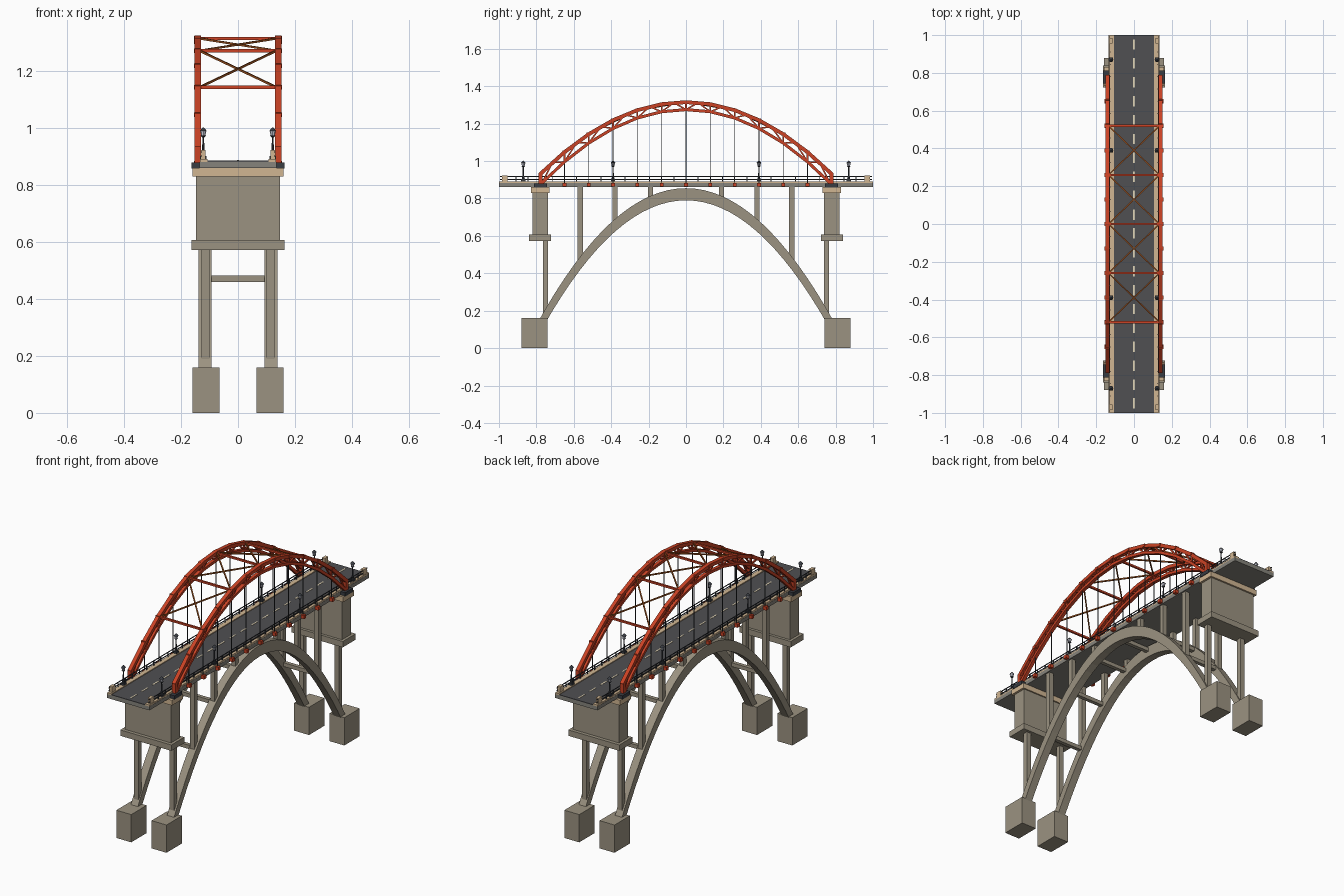
import bpy, bmesh
from math import pi
from mathutils import Matrix, Vector

cube = bpy.data.objects.get("Cube")
if cube:
    bpy.data.objects.remove(cube, do_unlink=True)


def material(name, r, g, b):
    m = bpy.data.materials.new(name)
    m.diffuse_color = (r, g, b, 1)
    m.use_nodes = True
    m.node_tree.nodes["Principled BSDF"].inputs["Base Color"].default_value = (r, g, b, 1)
    return m


CONCRETE = material("concrete", .33, .29, .22)
SANDSTONE = material("sandstone", .64, .47, .29)
ASPHALT = material("asphalt", .08, .08, .085)
DECK = material("deck grey", .24, .23, .20)
RED = material("red paint", .60, .055, .018)
BRACE = material("rust brown", .30, .075, .012)
METAL = material("dark metal", .04, .045, .055)
GLASS = material("lamp glass", .72, .74, .85)
PAINT = material("road paint", .75, .66, .47)


class Part:
    """Collects boxes, bars and cylinders into one named object."""

    def __init__(self, name, mat):
        self.name, self.mat, self.bm = name, mat, bmesh.new()

    def box(self, x0, x1, y0, y1, z0, z1):
        mid = Vector(((x0 + x1) / 2, (y0 + y1) / 2, (z0 + z1) / 2))
        size = Matrix.Diagonal((abs(x1 - x0), abs(y1 - y0), abs(z1 - z0), 1))
        bmesh.ops.create_cube(self.bm, size=1, matrix=Matrix.Translation(mid) @ size)

    def block(self, x, y, z, sx, sy, sz):
        self.box(x - sx / 2, x + sx / 2, y - sy / 2, y + sy / 2, z - sz / 2, z + sz / 2)

    def bar(self, p, q, w, h=None, extra=0):
        p, q = Vector(p), Vector(q)
        d = (q - p).normalized()
        side = d.cross(Vector((0, 0, 1)))
        side = side.normalized() if side.length > .001 else Vector((1, 0, 0))
        rot = Matrix((side, d, side.cross(d))).transposed().to_4x4()
        size = Matrix.Diagonal((w, (q - p).length + extra, h or w, 1))
        bmesh.ops.create_cube(self.bm, size=1, matrix=Matrix.Translation((p + q) / 2) @ rot @ size)

    def cone(self, x, y, z0, z1, r0, r1, sides=8):
        bmesh.ops.create_cone(self.bm, cap_ends=True, segments=sides, radius1=r0, radius2=r1,
                              depth=z1 - z0, matrix=Matrix.Translation((x, y, (z0 + z1) / 2)))

    def done(self):
        bmesh.ops.recalc_face_normals(self.bm, faces=self.bm.faces)
        me = bpy.data.meshes.new(self.name)
        self.bm.to_mesh(me)
        self.bm.free()
        me.materials.append(self.mat)
        ob = bpy.data.objects.new(self.name, me)
        bpy.context.collection.objects.link(ob)
        return ob


SIDES = (-1, 1)


def rib_top(y):
    return .855 - .695 * (y / .78) ** 2


def rib_bottom(y):
    return .79 - .63 * (y / .737) ** 2


def upper(y):
    return 1.315 - .385 * (y / .78) ** 2


def lower(y):
    return 1.275 - .39 * (y / .768) ** 2


# Footings
part = Part("footings", CONCRETE)
for sx in SIDES:
    for sy in SIDES:
        part.block(sx * .1125, sy * .81, .08, .095, .14, .16)
part.done()

# Concrete arch ribs, swept as a thick parabolic band
part = Part("concrete_arch_ribs", CONCRETE)
bm = part.bm
N = 32
for sx in SIDES:
    rings = []
    for i in range(N + 1):
        t = 2 * i / N - 1
        yo, yi = .80 * t, .757 * t
        rings.append([bm.verts.new((sx * x, y, z)) for x, y, z in (
            (.093, yo, rib_top(yo)), (.138, yo, rib_top(yo)),
            (.138, yi, rib_bottom(yi)), (.093, yi, rib_bottom(yi)))])
    for a, b in zip(rings, rings[1:]):
        for k in range(4):
            bm.faces.new((a[k], a[k - 1], b[k - 1], b[k]))
    bm.faces.new(rings[0])
    bm.faces.new(rings[-1])
part.done()

# Struts tying the two ribs together
part = Part("rib_struts", CONCRETE)
for y in (-.56, -.38, -.19, 0, .19, .38, .56):
    part.block(0, y, (rib_top(y) + rib_bottom(y)) / 2 + .01, .19, .022, .022)
part.done()

# Spandrel columns and pier legs
part = Part("spandrel_columns", CONCRETE)
for sx in SIDES:
    for sy in SIDES:
        for y in (.19, .38, .565):
            part.box(sx * .1, sx * .127, sy * (y - .014), sy * (y + .014), rib_top(y) - .025, .865)
        part.box(sx * .1, sx * .128, sy * .738, sy * .765, .19, .58)
part.done()

# Piers with base slab and sandstone cap
piers = Part("piers", CONCRETE)
caps = Part("pier_caps", SANDSTONE)
for s in SIDES:
    piers.box(-.163, .163, s * .722, s * .84, .573, .607)
    piers.box(-.147, .147, s * .738, s * .82, .6, .84)
    caps.box(-.16, .16, s * .73, s * .83, .83, .86)
piers.done()
caps.done()

# Deck, road surface, kerbs and lane dashes
part = Part("deck", DECK)
part.box(-.135, .135, -1, 1, .86, .882)
part.done()
part = Part("road", ASPHALT)
part.box(-.107, .107, -1, 1, .88, .886)
part.done()
part = Part("sidewalks", SANDSTONE)
for s in SIDES:
    part.box(s * .107, s * .134, -1, 1, .88, .891)
part.done()
part = Part("lane_dashes", PAINT)
for i in range(20):
    part.block(0, -.95 + i * .1, .8865, .008, .055, .002)
part.done()

# Railings with sandstone end posts
rails = Part("railings", METAL)
posts = Part("railing_end_posts", SANDSTONE)
for s in SIDES:
    for z in (.902, .917):
        rails.block(s * .128, 0, z, .004, 1.99, .004)
    for i in range(31):
        rails.block(s * .128, -.975 + i * .065, .903, .005, .005, .03)
    for y in (-.97, .97):
        posts.block(s * .123, y, .906, .018, .03, .034)
rails.done()
posts.done()

# Street lamps
poles = Part("lamp_posts", METAL)
glass = Part("lamp_lanterns", GLASS)
for sx in SIDES:
    for y in (-.87, -.39, .39, .87):
        x = sx * .122
        poles.block(x, y, .896, .022, .022, .012)
        poles.cone(x, y, .9, .92, .009, .005)
        poles.cone(x, y, .92, .972, .004, .003)
        poles.cone(x, y, .968, .974, .005, .010)
        glass.cone(x, y, .974, .990, .007, .011)
        poles.cone(x, y, .990, 1.002, .013, .002)
poles.done()
glass.done()

# Red truss arches, hangers and their anchors
chords = Part("arch_chords", RED)
web = Part("arch_web", RED)
hangers = Part("hangers", METAL)
anchors = Part("hanger_anchors", RED)
bearings = Part("arch_bearings", METAL)
P = .13
for s in SIDES:
    x = s * .141
    for i in range(-6, 6):
        a, b = i * P, (i + 1) * P
        la, lb = max(a, -.768), min(b, .768)
        chords.bar((x, a, upper(a)), (x, b, upper(b)), .022, .02, .004)
        chords.bar((x, la, lower(la)), (x, lb, lower(lb)), .02, .016, .004)
        # Two diagonals meeting at the middle of each panel
        m = (a + b) / 2
        web.bar((x, la, lower(la)), (x, m, upper(m)), .008)
        web.bar((x, m, upper(m)), (x, lb, lower(lb)), .008)
    for i in range(-5, 6):
        y = i * P
        web.bar((x, y, lower(y)), (x, y, upper(y)), .009)
        chords.block(s * .144, y, upper(y), .022, .022, .016)
        hangers.bar((x, y, .87), (x, y, lower(y)), .004)
        anchors.block(s * .144, y, .874, .022, .02, .02)
    for e in SIDES:
        chords.bar((x, e * .778, .87), (x, e * .778, .935), .022, .02)
        bearings.block(s * .148, e * .778, .869, .03, .07, .022)
for part in (chords, web, hangers, anchors, bearings):
    part.done()

# Overhead struts and cross bracing between the arches
struts = Part("overhead_struts", RED)
cross = Part("cross_bracing", BRACE)
ys = [i * P for i in (-4, -2, 0, 2, 4)]
for y in ys:
    struts.bar((-.141, y, upper(y)), (.141, y, upper(y)), .011)
for a, b in zip(ys, ys[1:]):
    for s in SIDES:
        cross.bar((-s * .135, a, upper(a)), (s * .135, b, upper(b)), .007)
struts.done()
cross.done()
